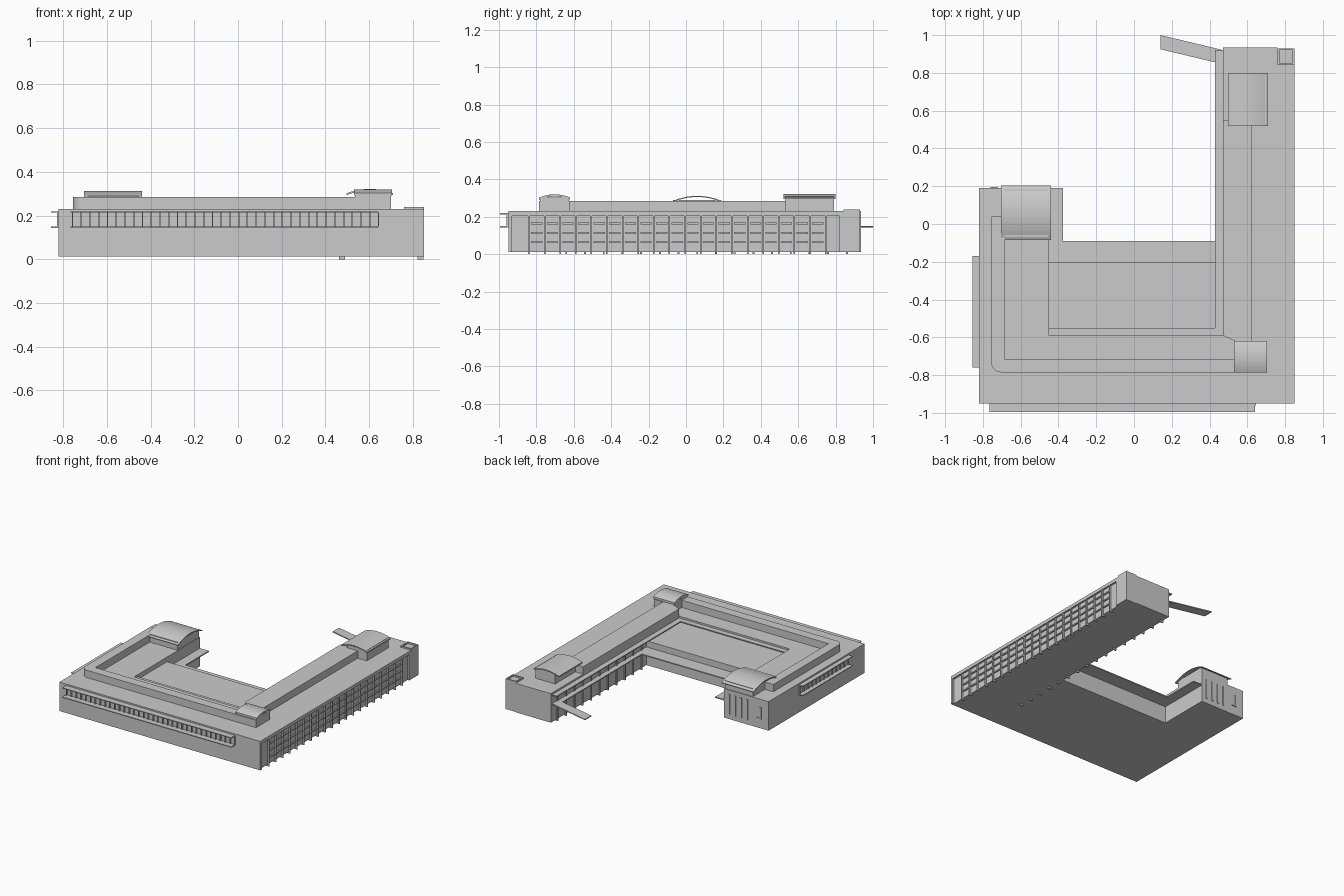
import bpy, bmesh, math

if "Cube" in bpy.data.objects:
    bpy.data.objects.remove(bpy.data.objects["Cube"])


def prism(name, pts, z0, z1):
    """Extrude a plan outline between two heights."""
    bm = bmesh.new()
    f = bm.faces.new([bm.verts.new((x, y, z0)) for x, y in pts])
    r = bmesh.ops.extrude_face_region(bm, geom=[f])
    for v in r["geom"]:
        if isinstance(v, bmesh.types.BMVert):
            v.co.z = z1
    return finish(name, bm)


def finish(name, bm):
    bmesh.ops.recalc_face_normals(bm, faces=bm.faces)
    me = bpy.data.meshes.new(name)
    bm.to_mesh(me)
    bm.free()
    ob = bpy.data.objects.new(name, me)
    bpy.context.collection.objects.link(ob)
    return ob


def boxes(name, items):
    """One object from boxes given as (x0, x1, y0, y1, z0, z1)."""
    bm = bmesh.new()
    for x0, x1, y0, y1, z0, z1 in items:
        r = bmesh.ops.create_cube(bm, size=1)
        for v in r["verts"]:
            v.co.x = x1 if v.co.x > 0 else x0
            v.co.y = y1 if v.co.y > 0 else y0
            v.co.z = z1 if v.co.z > 0 else z0
    return finish(name, bm)


def vault(name, x0, x1, y0, y1, z, rise, thick, along, n=12):
    """Thin arched roof; 'along' is the axis of the vault."""
    bm = bmesh.new()
    a, b = (y0, y1) if along == "x" else (x0, x1)
    e0, e1 = (x0, x1) if along == "x" else (y0, y1)
    arc = [(a + (b - a) * i / n, z + rise * (1 - (2 * i / n - 1) ** 2)) for i in range(n + 1)]
    prof = arc + [(p, h - thick) for p, h in reversed(arc)]
    rings = []
    for e in (e0, e1):
        rings.append([bm.verts.new((e, p, h) if along == "x" else (p, e, h)) for p, h in prof])
        bm.faces.new(rings[-1])
    for i in range(len(prof)):
        j = (i + 1) % len(prof)
        bm.faces.new((rings[0][i], rings[0][j], rings[1][j], rings[1][i]))
    return finish(name, bm)


BASE, ROOF, TOP = 0.012, 0.23, 0.285

# Main U-shaped block, recessed slightly behind the east facade frame
prism("main_block", [(-.82, -.95), (.836, -.95), (.836, .86), (.76, .86), (.76, .935), (.47, .935),
                     (.47, -.59), (-.45, -.59), (-.45, .19), (-.82, .19)], BASE, ROOF)
boxes("courtyard_hall", [(-.46, .475, -.6, -.2, BASE, .195)])

# East facade: roof edge, end piers, floor bands and fins with feet
east = [(.83, .85, -.95, .86, .205, ROOF), (.83, .85, -.95, -.93, BASE, ROOF),
        (.83, .85, .82, .86, BASE, ROOF)]
fins = [-.84 + .0835 * i for i in range(20)]
for i, y in enumerate(fins):
    east.append((.82, .848, y - .004, y + .004, 0 if i % 1 == 0 else BASE, .21))
for i in range(19):
    for z in (.06, .11, .16):
        east.append((.83, .846, fins[i] + .012, fins[i] + .072, z, z + .009))
boxes("east_facade_frame", east)

# Stair tower at the north-east corner with an open parapet
boxes("stair_tower", [(.76, .85, .842, .93, BASE, ROOF),
                      (.76, .85, .842, .852, ROOF, .24), (.76, .85, .92, .93, ROOF, .24),
                      (.76, .77, .852, .92, ROOF, .24), (.84, .85, .852, .92, ROOF, .24)])

# Courtyard canopy and upper ledges
boxes("courtyard_canopy", [(-.455, .47, -.21, -.09, .14, .148), (-.455, -.375, -.09, .19, .14, .148),
                           (.43, .475, -.09, .92, .14, .148)])
boxes("courtyard_upper_ledge", [(-.45, .475, -.595, -.55, .21, .217), (.43, .475, -.595, .92, .21, .217)])

# Columns along the courtyard side of the east wing
boxes("arcade_columns", [(.462, .49, y - .005, y + .005, 0, .21)
                         for y in [-.64 + .1 * i for i in range(16)]])

# Sun-shade ledges on the front and west sides, with mullions between
front = [(-.765, .64, -.995, -.94, z, z + .006) for z in (.144, .213)]
front += [(-.76 + .04 * i, -.754 + .04 * i, -.96, -.945, .15, .213) for i in range(36)]
boxes("front_sun_shades", front)
west = [(-.855, -.81, -.76, -.17, z, z + .006) for z in (.144, .213)]
west += [(-.827, -.815, -.755 + .048 * i, -.749 + .048 * i, .15, .213) for i in range(13)]
boxes("west_sun_shades", west)

# Angled entrance awning at the north end
prism("entrance_awning", [(.14, 1), (.14, .925), (.475, .845), (.475, .92)], .143, .15)

# Window strips on the north end of the west wing
boxes("north_window_strips", [(x, x + .012, .185, .196, .05, .2) for x in (-.5, -.55, -.6, -.65)]
      + [(-.76, -.748, .185, .196, .09, .17), (-.76, -.72, .185, .196, .08, .09)])

# Set-back top storey with a rounded south-west corner
corner = [(-.705 + .05 * math.cos(t), -.735 + .05 * math.sin(t))
          for t in [math.pi + math.pi / 2 * i / 6 for i in range(7)]]
prism("top_storey", corner + [(.70, -.785), (.70, -.62), (.625, -.62), (.625, .55), (.47, .55),
                              (.47, -.59), (.535, -.62), (.535, -.715),
                              (-.685, -.715), (-.685, .04), (-.755, .04)], ROOF - .002, TOP)

# Roof pavilions with shallow vaulted roofs
boxes("roof_pavilion_walls", [(-.685, -.455, -.07, .185, ROOF, .29), (.535, .70, .53, .79, ROOF, .308),
                              (.535, .70, -.78, -.625, ROOF, .302)])
vault("west_vault", -.705, -.44, -.085, .205, .279, .033, .006, "x")
vault("corner_vault", .53, .705, -.785, -.62, .303, .017, .012, "x")
vault("north_vault", .497, .71, .52, .80, .302, .02, .008, "y")
